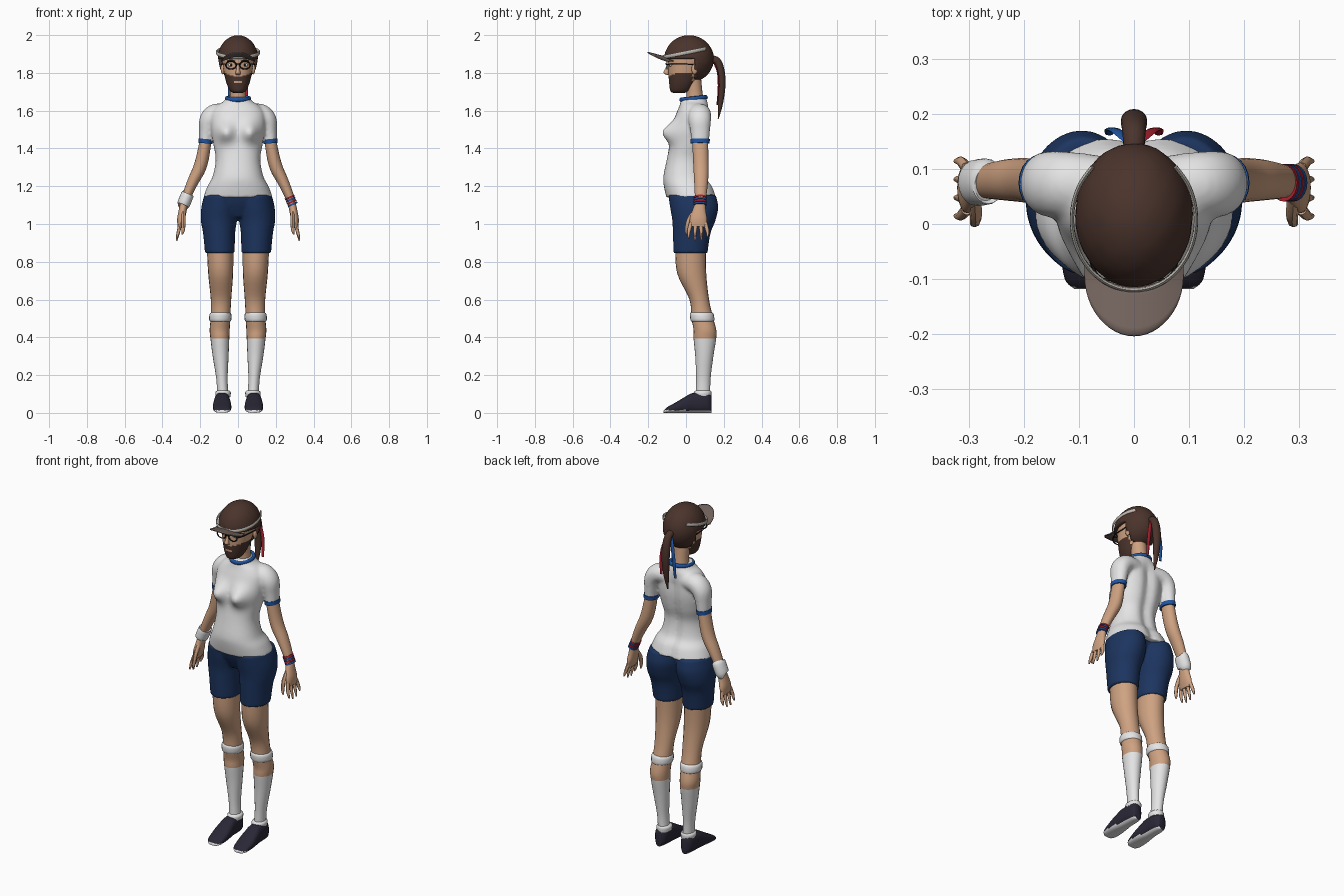
import bpy, bmesh, math
from mathutils import Vector

if "Cube" in bpy.data.objects:
    bpy.data.objects.remove(bpy.data.objects["Cube"])

def material(name, r, g, b):
    m = bpy.data.materials.new(name)
    m.diffuse_color = (r, g, b, 1)
    m.use_nodes = True
    m.node_tree.nodes["Principled BSDF"].inputs["Base Color"].default_value = m.diffuse_color
    return m

WHITE = material("white cloth", .78, .78, .78)
SKIN = material("skin", .62, .36, .22)
HAIR = material("brown hair", .07, .034, .025)
NAVY = material("navy shorts", .012, .035, .115)
BLUE = material("blue trim", .015, .09, .36)
SHOE = material("dark shoe", .022, .02, .035)
BLACK = material("black frame", .008, .008, .008)
RED = material("red ribbon", .42, .015, .03)
BRIM = material("taupe visor", .17, .125, .11)
GREY = material("visor strap", .5, .47, .42)
X, Y, Z = Vector((1, 0, 0)), Vector((0, 1, 0)), Vector((0, 0, 1))

def finish(name, bm, mats, rule=None, angle=45):
    bmesh.ops.recalc_face_normals(bm, faces=bm.faces)
    bm.normal_update()
    if rule:
        for f in bm.faces:
            f.material_index = rule(f.calc_center_median(), f.normal)
    me = bpy.data.meshes.new(name)
    bm.to_mesh(me)
    bm.free()
    for m in mats:
        me.materials.append(m)
    ob = bpy.data.objects.new(name, me)
    bpy.context.collection.objects.link(ob)
    bpy.ops.object.select_all(action='DESELECT')
    ob.select_set(True)
    bpy.context.view_layer.objects.active = ob
    bpy.ops.object.shade_smooth_by_angle(angle=math.radians(angle))
    return ob

def resample(pts, sub):
    """Smooth curve through points that carry position and two radii."""
    out = []
    for i in range(len(pts) - 1):
        p = [pts[max(i - 1, 0)], pts[i], pts[i + 1], pts[min(i + 2, len(pts) - 1)]]
        for k in range(sub):
            t = k / sub
            out.append([.5 * (2 * b + (c - a) * t + (2 * a - 5 * b + 4 * c - d) * t * t
                              + (3 * b - a - 3 * c + d) * t ** 3) for a, b, c, d in zip(*p)])
    return out + [list(pts[-1])]

def tube(name, pts, mats, n=20, sub=5, ref=Y, axis=None, power=2, rule=None, warp=None, side=1):
    """Capped loft; pts are (x, y, z, radius_a, radius_b), side=-1 mirrors in x."""
    rings, bm = resample(pts, sub), bmesh.new()
    loops = []
    for i, r in enumerate(rings):
        t = axis or (Vector(rings[min(i + 1, len(rings) - 1)][:3]) - Vector(rings[max(i - 1, 0)][:3])).normalized()
        a = t.cross(ref).normalized()
        b = a.cross(t)
        loop = []
        for k in range(n):
            c, s = math.cos(math.tau * k / n), math.sin(math.tau * k / n)
            c, s = [math.copysign(abs(v) ** (2 / power), v) for v in (c, s)]
            p = Vector(r[:3]) + a * c * max(r[3], .001) + b * s * max(r[4], .001)
            if warp:
                warp(p)
            p.x *= side
            loop.append(bm.verts.new(p))
        loops.append(loop)
    for l, m in zip(loops, loops[1:]):
        for k in range(n):
            bm.faces.new((l[k], l[(k + 1) % n], m[(k + 1) % n], m[k]))
    bm.faces.new(loops[0])
    bm.faces.new(loops[-1])
    return finish(name, bm, mats, rule)

def ball(name, loc, size, mat):
    bm = bmesh.new()
    bmesh.ops.create_uvsphere(bm, u_segments=16, v_segments=10, radius=1)
    for v in bm.verts:
        v.co = Vector(loc) + Vector([a * b for a, b in zip(v.co, size)])
    return finish(name, bm, [mat])

def ring(name, loc, rx, ry, thick, mat, rot=(0, 0, 0)):
    bpy.ops.mesh.primitive_torus_add(major_segments=32, minor_segments=8, major_radius=1, minor_radius=.15,
                                     location=loc, rotation=rot)
    ob = bpy.context.object
    ob.name = name
    ob.scale = (rx, ry, thick / .15)
    ob.data.materials.append(mat)
    bpy.ops.object.shade_smooth()

def blend(name, parts):
    """Fuse overlapping lofts into one soft garment."""
    bpy.ops.object.select_all(action='DESELECT')
    for p in parts:
        p.select_set(True)
    ob = bpy.context.view_layer.objects.active = parts[0]
    bpy.ops.object.join()
    ob.name = name
    m = ob.modifiers.new("fuse", 'REMESH')
    m.mode, m.voxel_size, m.use_smooth_shade = 'VOXEL', .008, True
    m = ob.modifiers.new("soften", 'SMOOTH')
    m.factor, m.iterations = .5, 6

# Shirt: torso with chest shape and spine groove, fused with sleeves
def chest(p):
    if p.y < .02:
        p.y -= .055 * math.exp(-((abs(p.x) - .066) / .045) ** 2 - ((p.z - 1.485) / .05) ** 2)
    elif p.y > .05:
        p.y -= .018 * math.exp(-(p.x / .03) ** 2) * min(1, max(0, (1.64 - p.z) / .08))

shirt = [tube("torso", [(0, .03, 1.14, .184, .134), (0, .013, 1.2, .162, .13), (0, -.005, 1.25, .135, .115),
              (0, -.002, 1.34, .118, .1), (0, .015, 1.42, .13, .102), (0, .025, 1.5, .142, .104),
              (0, .037, 1.58, .142, .09), (0, .042, 1.625, .115, .077), (0, .042, 1.65, .075, .07),
              (0, .042, 1.672, .06, .064)], [WHITE], n=48, axis=Z, power=2.2, warp=chest)]
for s in (1, -1):
    shirt.append(tube("sleeve", [(.06, .07, 1.585, .05, .055), (.12, .072, 1.583, .053, .06), (.155, .073, 1.55, .05, .06),
                      (.167, .075, 1.49, .04, .052), (.172, .075, 1.43, .035, .047)], [WHITE], side=s))
blend("shirt", shirt)

# Shorts: two leg tubes and a pelvis filler fused
shorts = [tube("pelvis", [(0, .015, 1.155, .15, .11), (0, .015, 1.1, .13, .09), (0, .02, 1.035, .04, .06)],
               [NAVY], axis=Z)]
for s in (1, -1):
    shorts.append(tube("shorts_leg", [(.092, .032, 1.155, .086, .126), (.095, .043, 1.09, .099, .128),
                       (.101, .042, 1.02, .096, .115), (.1, .03, .95, .085, .1), (.096, .024, .845, .079, .09)],
                       [NAVY], n=28, axis=Z, side=s))
blend("shorts", shorts)

for s, tag in ((1, "left_"), (-1, "right_")):
    # Legs with socks, knee bands and shoes
    tube(tag + "leg", [(.095, .025, .88, .07, .082), (.092, .03, .74, .066, .077), (.09, .07, .6, .054, .052),
         (.093, .087, .5, .052, .058), (.097, .1, .44, .053, .06), (.096, .1, .395, .05, .06),
         (.092, .097, .3, .042, .048), (.085, .092, .18, .03, .038), (.08, .09, .09, .03, .038)],
         [SKIN, WHITE], axis=Z, side=s, rule=lambda c, n: int(c.z < .395))
    tube(tag + "knee_band", [(.094, .088, .482, .048, .055), (.094, .087, .49, .058, .063), (.093, .084, .522, .058, .063),
         (.093, .082, .532, .048, .055)], [WHITE], axis=Z, side=s, sub=3)
    tube(tag + "sock_cuff", [(.079, .088, .085, .038, .046), (.079, .088, .108, .041, .047), (.079, .09, .118, .032, .04)],
         [WHITE], axis=Z, side=s, sub=3)
    shoe = [(-.118, .025, .012), (-.1, .042, .03), (-.05, .049, .058), (0, .046, .088), (.035, .042, .105),
            (.09, .039, .108), (.12, .033, .104), (.135, .02, .09)]
    tube(tag + "shoe", [(.084, y, h / 2, w, h / 2) for y, w, h in shoe], [SHOE, WHITE], n=24, ref=Z, axis=Y,
         power=2.6, side=s, rule=lambda c, n: int(c.z < .014 or n.z < -.8))

    # Arms, hands and sleeve cuffs
    tube(tag + "arm", [(.165, .075, 1.5, .028, .036), (.172, .075, 1.44, .031, .041), (.188, .078, 1.35, .034, .041),
         (.206, .08, 1.29, .034, .04), (.236, .08, 1.23, .03, .037), (.265, .078, 1.165, .025, .032),
         (.283, .076, 1.115, .021, .028), (.293, .07, 1.07, .021, .036), (.302, .066, 1.025, .02, .046),
         (.308, .064, .985, .012, .042)], [SKIN], side=s)
    tube(tag + "sleeve_cuff", [(.1725, .075, 1.427, .038, .05), (.1705, .075, 1.45, .039, .0515)], [BLUE], side=s, sub=1)
    for i in range(4):
        y, d = .027 + .025 * i, (0, .014, .012, -.008)[i]
        tube(tag + "finger", [(.305, y, 1.005, .01, .011), (.315, y + (i - 1.5) * .008, .96, .009, .009),
             (.325, y + (i - 1.5) * .008, .925 - d, .004, .004)], [SKIN], n=8, sub=3, side=s)
    tube(tag + "thumb", [(.29, .05, 1.07, .012, .014), (.288, .015, 1.02, .011, .012), (.29, .003, .97, .009, .009),
         (.295, .001, .945, .004, .004)], [SKIN], n=8, sub=3, side=s)

    # Ears, eyes, brows, glasses
    ball(tag + "ear", (s * .081, .045, 1.82), (.01, .016, .028), SKIN)
    ball(tag + "eye", (s * .036, -.078, 1.842), (.016, .011, .009), WHITE)
    ball(tag + "pupil", (s * .036, -.086, 1.842), (.006, .005, .007), BLACK)
    ring(tag + "lens_rim", (s * .037, -.101, 1.841), .027, .021, .003, BLACK, (math.pi / 2, 0, 0))
    tube(tag + "temple", [(.064, -.099, 1.845, .003, .003), (.08, -.06, 1.847, .003, .003), (.087, .04, 1.845, .003, .003)],
         [BLACK], n=6, ref=Z, side=s)
    tube(tag + "brow", [(.015, -.093, 1.862, .003, .004), (.036, -.09, 1.868, .003, .004), (.058, -.076, 1.863, .003, .003)],
         [HAIR], n=6, ref=Z, side=s)
    # Hair ribbons
    tube(tag + "ribbon", [(.01, .15, 1.85, .004, .009), (.03, .168, 1.8, .004, .011), (.042, .172, 1.72, .004, .011),
         (.045, .165, 1.63, .004, .008)], [RED if s > 0 else BLUE], n=8, ref=X, side=s)

tube("glasses_bridge", [(-.012, -.104, 1.845, .003, .003), (0, -.108, 1.848, .003, .003), (.012, -.104, 1.845, .003, .003)],
     [BLACK], n=6, ref=Z)

# White wristband on one arm, striped bracelets on the other
tube("wristband", [(.291, .074, 1.098, .029, .036), (.288, .075, 1.105, .034, .042), (.268, .077, 1.155, .034, .042),
     (.265, .077, 1.162, .029, .036)], [WHITE], side=-1, sub=3)
for i, m in enumerate((BLUE, RED, BLUE, RED)):
    x, z = .291 - .005 * i, 1.1 + .012 * i
    tube("bracelet", [(x, .075, z, .027, .034), (x - .004, .075, z + .009, .027, .034)], [m], sub=1)

# Neck and collar
tube("neck", [(0, .05, 1.62, .05, .05), (0, .045, 1.69, .042, .043), (0, .035, 1.77, .045, .045)], [SKIN], axis=Z)
ring("collar", (0, .04, 1.664), .06, .066, .012, BLUE, (math.radians(6), 0, 0))

# Head with beard coloured by region
def beard(c, n):
    mouth = abs(c.x) < .02 and 1.747 < c.z < 1.758 and c.y < -.05
    return int(c.y < .035 and c.z < 1.782 + .35 * max(0, abs(c.x) - .025) and not mouth)

tube("head", [(0, -.04, 1.693, .02, .025), (0, -.032, 1.703, .04, .05), (0, -.022, 1.735, .057, .066),
     (0, -.01, 1.78, .07, .082), (0, 0, 1.83, .079, .094), (0, .005, 1.88, .084, .1), (0, .01, 1.94, .075, .09),
     (0, .015, 1.97, .04, .05)], [SKIN, HAIR], n=40, sub=8, axis=Z, power=2.15, rule=beard)
tube("nose", [(0, -.088, 1.848, .007, .008), (0, -.1, 1.82, .009, .012), (0, -.105, 1.8, .013, .014),
     (0, -.094, 1.789, .011, .008)], [SKIN], n=12, sub=4, axis=Z)

# Hair cap cut along the hairline, with a slightly wavy surface
bm = bmesh.new()
bmesh.ops.create_uvsphere(bm, u_segments=48, v_segments=32, radius=1)
for v in bm.verts:
    w = 1 + .007 * math.sin(14 * v.co.x + 5 * v.co.z) * math.sin(13 * v.co.y + 9 * v.co.z)
    v.co = Vector((v.co.x * .107 * w, .016 + v.co.y * .131 * w, 1.874 + v.co.z * .125))
low = [f for f in bm.faces if f.calc_center_median().y < .048 and f.calc_center_median().z < 1.872]
bmesh.ops.delete(bm, geom=low, context='FACES')
hair = finish("hair_cap", bm, [HAIR], angle=60)
m = hair.modifiers.new("thickness", 'SOLIDIFY')
m.thickness, m.offset = .018, -1
tube("ponytail", [(0, .12, 1.875, .02, .018), (0, .165, 1.862, .02, .021), (0, .185, 1.8, .021, .024),
     (0, .19, 1.72, .018, .022), (0, .182, 1.63, .012, .015), (0, .17, 1.555, .002, .003)], [HAIR], ref=X)

# Visor strap and curved brim
strap = []
for i in range(17):
    t = math.radians(-228 + 276 * i / 16)
    x, y = .113 * math.cos(t), .008 + .129 * math.sin(t)
    strap.append((x, y, 1.885 + .2 * max(0, y + .11), .004, .01))
tube("visor_strap", strap, [GREY], n=8, sub=3, ref=Z)

bm = bmesh.new()
rows = []
for j in range(7):
    row = []
    for i in range(25):
        a, v = math.pi * i / 24, j / 6
        x = .09 * math.cos(a)
        inner = .01 - .125 * math.sqrt(1 - (x / .113) ** 2)
        y = inner + (min(inner, -.095 - .108 * math.sin(a)) - inner) * v
        row.append(bm.verts.new((x, y, 1.885 + .26 * max(0, -.1 - y) - 2.5 * x * x)))
    rows.append(row)
for p, q in zip(rows, rows[1:]):
    for i in range(24):
        bm.faces.new((p[i], p[i + 1], q[i + 1], q[i]))
brim = finish("visor_brim", bm, [BRIM])
brim.modifiers.new("thickness", 'SOLIDIFY').thickness = .006
